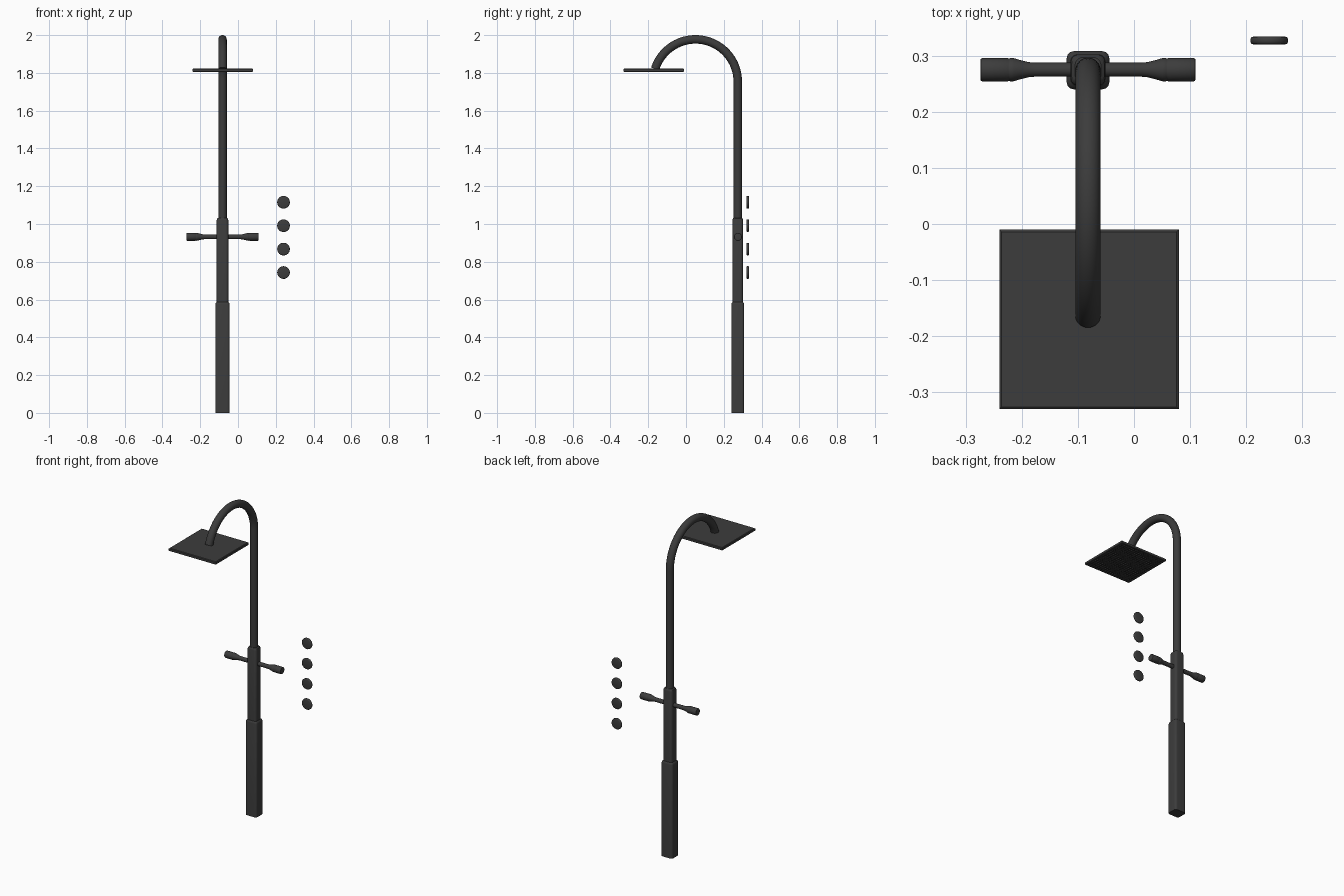
import bpy, bmesh, math
from mathutils import Matrix, Vector

if "Cube" in bpy.data.objects:
    bpy.data.objects.remove(bpy.data.objects["Cube"])

CX, CY = -0.082, 0.274
dark = bpy.data.materials.new("dark_metal")
dark.diffuse_color = (0.045, 0.045, 0.045, 1)
dark.use_nodes = True
dark.node_tree.nodes["Principled BSDF"].inputs["Base Color"].default_value = dark.diffuse_color


def finish(name, bm, angle=35):
    bmesh.ops.recalc_face_normals(bm, faces=bm.faces)
    me = bpy.data.meshes.new(name)
    bm.to_mesh(me)
    bm.free()
    ob = bpy.data.objects.new(name, me)
    bpy.context.collection.objects.link(ob)
    me.materials.append(dark)
    bpy.ops.object.select_all(action='DESELECT')
    ob.select_set(True)
    bpy.context.view_layer.objects.active = ob
    bpy.ops.object.shade_smooth_by_angle(angle=math.radians(angle))
    return ob


def loft(name, loops, angle=35):
    """Skin a list of equal-length point loops and cap both ends."""
    bm = bmesh.new()
    rings = [[bm.verts.new(p) for p in loop] for loop in loops]
    n = len(rings[0])
    for a, b in zip(rings, rings[1:]):
        for i in range(n):
            j = (i + 1) % n
            bm.faces.new((a[i], a[j], b[j], b[i]))
    bm.faces.new(rings[0])
    bm.faces.new(rings[-1])
    return finish(name, bm, angle)


def rounded_rect(hx, hy, r, z, seg=6):
    pts = []
    for k, (sx, sy) in enumerate([(1, 1), (-1, 1), (-1, -1), (1, -1)]):
        for i in range(seg + 1):
            a = math.pi / 2 * (k + i / seg)
            pts.append((CX + sx * (hx - r) + r * math.cos(a),
                        CY + sy * (hy - r) + r * math.sin(a), z))
    return pts


def lathe(name, profile, center, axis, n=32, angle=35):
    """Revolve (offset, radius) pairs about an axis through center."""
    q = Vector((0, 0, 1)).rotation_difference(Vector(axis))
    c = Vector(center)
    loops = [[c + q @ Vector((r * math.cos(2 * math.pi * i / n),
                              r * math.sin(2 * math.pi * i / n), d))
              for i in range(n)] for d, r in profile]
    return loft(name, loops, angle)


# Column: wide lower section and narrower mixer section
loft("column_base", [rounded_rect(*p) for p in [
    (0.038, 0.034, 0.013, 0), (0.038, 0.034, 0.013, 0.574),
    (0.036, 0.032, 0.012, 0.581), (0.031, 0.028, 0.012, 0.586)]])
loft("mixer_body", [rounded_rect(*p) for p in [
    (0.031, 0.028, 0.014, 0.575), (0.031, 0.028, 0.014, 1.02),
    (0.029, 0.026, 0.014, 1.028), (0.023, 0.023, 0.014, 1.033)]])

# Pipe: straight riser followed by a circular gooseneck
R, PR, N = 0.224, 0.0225, 24
AZ = 2.0 - PR - R
end = math.pi - math.asin((1.822 - AZ) / R)
path = [(CY, 1.02, 0.0)]
for i in range(41):
    t = end * i / 40
    path.append((CY - R + R * math.cos(t), AZ + R * math.sin(t), t))
loops = []
for y, z, t in path:
    loops.append([(CX + PR * math.cos(a), y + PR * math.sin(a) * math.cos(t),
                   z + PR * math.sin(a) * math.sin(t))
                  for a in (2 * math.pi * i / N for i in range(N))])
loft("gooseneck_pipe", loops)

# Shower head: thin square plate with chamfered rim and inset spray face
HX, HY, HZ = -0.08, -0.17, 1.815


def square(h, z):
    return [(HX + h * x, HY + h * y, z) for x, y in [(-1, -1), (1, -1), (1, 1), (-1, 1)]]


loft("shower_head", [
    square(0.150, 1.810), square(0.150, 1.806), square(0.158, 1.806),
    square(0.160, 1.808), square(0.160, 1.820), square(0.156, 1.823)])

# Spray nozzles in a regular grid
bm = bmesh.new()
count = 18
for i in range(count):
    for j in range(count):
        x = HX - 0.14 + 0.28 * i / (count - 1)
        y = HY - 0.14 + 0.28 * j / (count - 1)
        bmesh.ops.create_cone(bm, cap_ends=True, segments=8, radius1=0.0032,
                              radius2=0.0048, depth=0.006,
                              matrix=Matrix.Translation((x, y, 1.8085)))
finish("spray_nozzles", bm)

# Mixer handles on both sides: rod, flare, groove and grip
for side, sx in (("left", -1), ("right", 1)):
    lathe(side + "_handle", [
        (0.02, 0.0125), (0.095, 0.0125), (0.106, 0.0135), (0.122, 0.0175),
        (0.132, 0.0205), (0.138, 0.0210), (0.1400, 0.0200), (0.1415, 0.0200),
        (0.1435, 0.0210), (0.188, 0.0210), (0.191, 0.0195), (0.1915, 0.017)],
        (CX, 0.275, 0.932), (sx, 0, 0))

# Wall body jets: four rounded discs beside the column
for k in range(4):
    lathe(f"body_jet_{k + 1}", [
        (-0.007, 0.028), (-0.006, 0.0315), (-0.003, 0.0335), (0.003, 0.0335),
        (0.006, 0.0315), (0.007, 0.028)],
        (0.241, 0.327, 0.743 + 0.124 * k), (0, 1, 0), angle=60)
